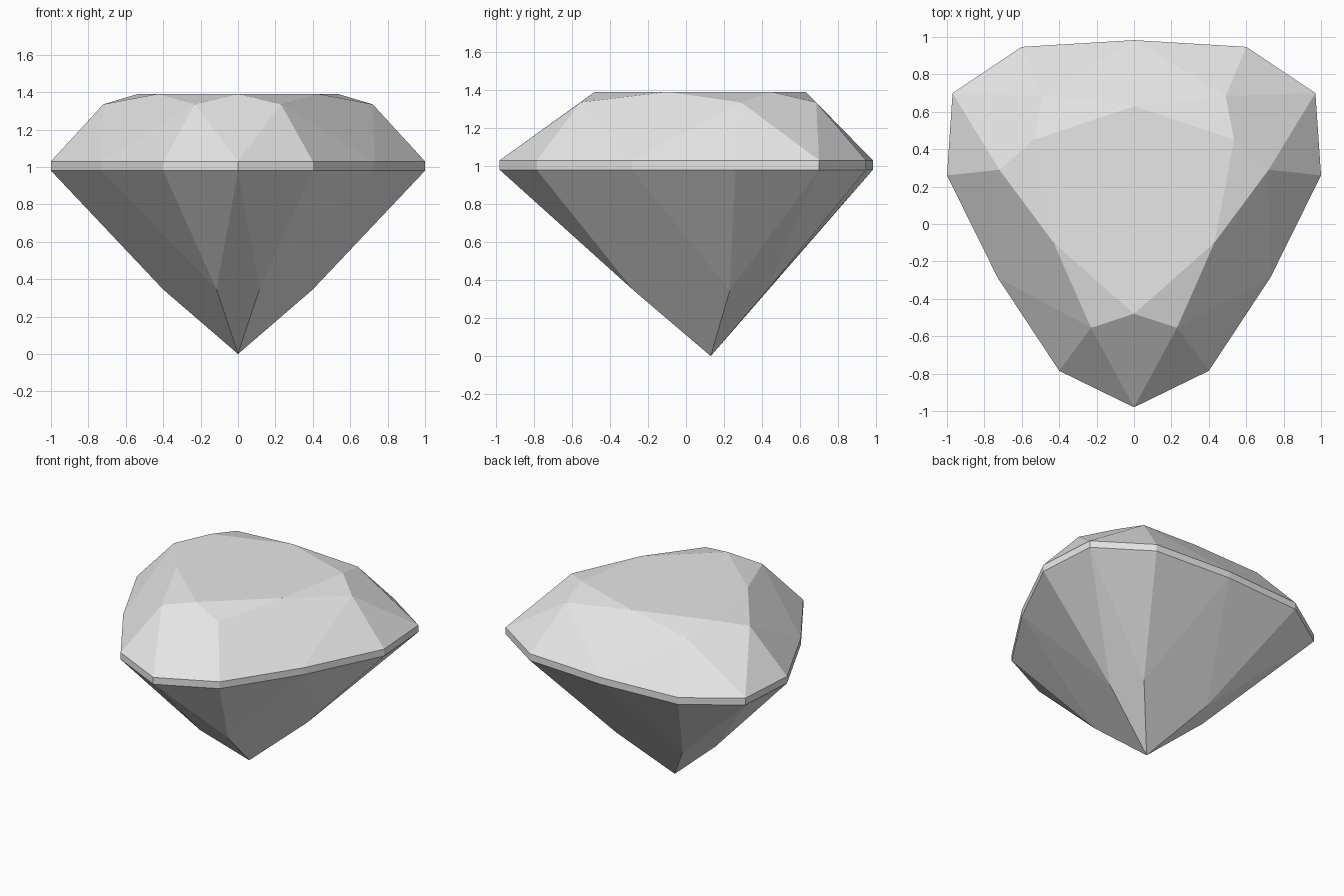
import bpy
import bmesh

cube = bpy.data.objects.get("Cube")
if cube:
    bpy.data.objects.remove(cube, do_unlink=True)

# One pale grey for the whole stone
grey = bpy.data.materials.new("pale grey")
grey.use_nodes = True
grey.diffuse_color = (0.8, 0.8, 0.8, 1)
grey.node_tree.nodes["Principled BSDF"].inputs["Base Color"].default_value = (0.8, 0.8, 0.8, 1)

# Half outlines from front tip to back, on the left side
GIRDLE = [(0, -0.98), (0.4, -0.785), (0.73, -0.285), (1, 0.26), (0.97, 0.7), (0.6, 0.947), (0, 0.983)]
TABLE = [(0, -0.48), (0.43, -0.1), (0.535, 0.45), (0, 0.63)]
CROWN = [(0.23, -0.555), (0.72, 0.29), (0.49, 0.685)]
PAVILION = [(0.115, -0.275), (0.4, 0.23), (0.27, 0.425)]


def ring(bm, half, z):
    """Mirror a half outline into a closed counter-clockwise ring."""
    mirrored = [(-x, y) for x, y in reversed(half) if x > 0]
    return [bm.verts.new((x, y, z)) for x, y in half + mirrored]


bm = bmesh.new()
table = ring(bm, TABLE, 1.39)
crown = ring(bm, CROWN, 1.335)
upper = ring(bm, GIRDLE, 1.03)
lower = ring(bm, GIRDLE, 0.98)
pavilion = ring(bm, PAVILION, 0.345)
culet = bm.verts.new((0, 0.13, 0))

bm.faces.new(table)
for i in range(len(table)):
    tip, side, after = 2 * i, 2 * i + 1, (2 * i + 2) % len(upper)
    # Crown: star, kite and two girdle facets
    bm.faces.new((table[i], crown[i], table[(i + 1) % len(table)]))
    bm.faces.new((table[i], crown[i - 1], upper[tip], crown[i]))
    bm.faces.new((crown[i], upper[tip], upper[side]))
    bm.faces.new((crown[i], upper[side], upper[after]))
    # Pavilion: two girdle facets and a kite down to the point
    bm.faces.new((pavilion[i], lower[side], lower[tip]))
    bm.faces.new((pavilion[i], lower[after], lower[side]))
    bm.faces.new((culet, pavilion[i], lower[tip], pavilion[i - 1]))

# Thin girdle band
for i in range(len(upper)):
    j = (i + 1) % len(upper)
    bm.faces.new((lower[i], lower[j], upper[j], upper[i]))

bmesh.ops.recalc_face_normals(bm, faces=bm.faces)
mesh = bpy.data.meshes.new("cut_gem")
bm.to_mesh(mesh)
bm.free()
mesh.materials.append(grey)
gem = bpy.data.objects.new("cut_gem", mesh)
bpy.context.collection.objects.link(gem)
